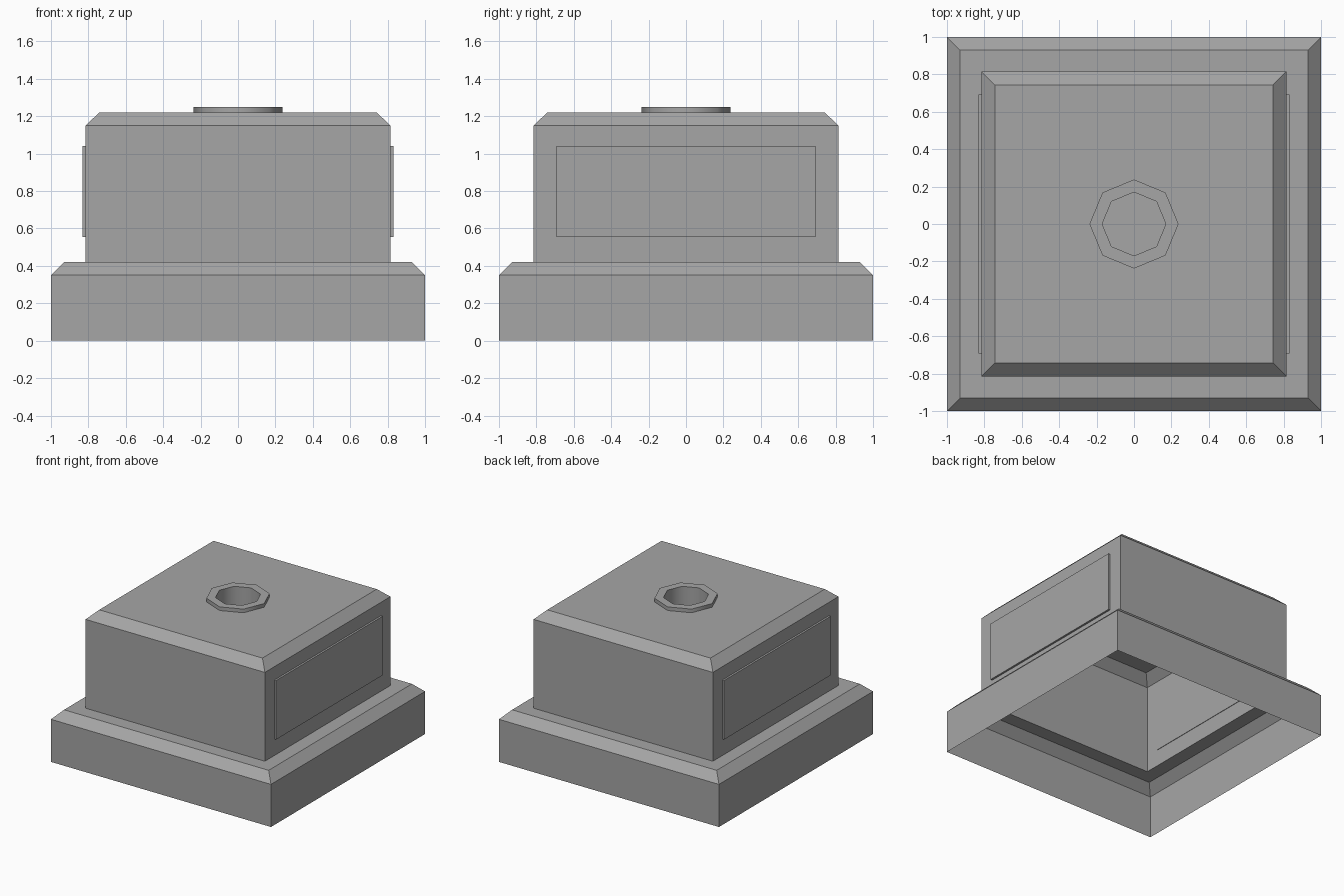
import bpy, bmesh, math

cube = bpy.data.objects.get("Cube")
if cube:
    bpy.data.objects.remove(cube, do_unlink=True)

# One plain grey for the whole model
grey = bpy.data.materials.new("plain_grey")
grey.use_nodes = True
colour = (0.38, 0.38, 0.38, 1)
grey.diffuse_color = colour
grey.node_tree.nodes["Principled BSDF"].inputs["Base Color"].default_value = colour


def add_object(name, bm):
    mesh = bpy.data.meshes.new(name)
    bm.to_mesh(mesh)
    bm.free()
    mesh.materials.append(grey)
    obj = bpy.data.objects.new(name, mesh)
    bpy.context.collection.objects.link(obj)
    return obj


def ring(bm, sides, radius, z, turn=0.0):
    """Loop of vertices, counterclockwise from above."""
    angles = [turn + math.tau * i / sides for i in range(sides)]
    return [bm.verts.new((radius * math.cos(a), radius * math.sin(a), z)) for a in angles]


def loft(bm, loops):
    """Join successive loops with quads."""
    for low, high in zip(loops, loops[1:]):
        n = len(low)
        for i in range(n):
            j = (i + 1) % n
            bm.faces.new((low[i], low[j], high[j], high[i]))


def loop_edges(bm, loop):
    edges = []
    for a, b in zip(loop, loop[1:] + loop[:1]):
        edges.append(bm.edges.get((a, b)) or bm.edges.new((a, b)))
    return edges


HALF_BODY, TOP, HOLE = 0.815, 1.22, 0.17

# Hollow stepped housing: (half width, height), open underneath
profile = [(1.0, 0.0), (1.0, 0.35), (0.93, 0.42),
           (HALF_BODY, 0.42), (HALF_BODY, 1.15), (0.742, TOP)]
bm = bmesh.new()
squares = [ring(bm, 4, w * math.sqrt(2), z, math.pi / 4) for w, z in profile]
loft(bm, squares)
# Top plate with an octagonal opening
opening = ring(bm, 8, HOLE, TOP)
bmesh.ops.triangle_fill(bm, use_beauty=True, normal=(0, 0, 1),
                        edges=loop_edges(bm, squares[-1]) + loop_edges(bm, opening))
add_object("housing", bm)

# Octagonal collar with a sunken socket
bm = bmesh.new()
collar = [(0.238, TOP), (0.238, 1.25), (HOLE, 1.25), (HOLE, 0.98)]
loops = [ring(bm, 8, r, z) for r, z in collar]
loft(bm, loops)
bm.faces.new(loops[-1])
socket = add_object("socket_collar", bm)
bpy.ops.object.select_all(action='DESELECT')
socket.select_set(True)
bpy.context.view_layer.objects.active = socket
bpy.ops.object.shade_smooth_by_angle(angle=math.radians(50))

# Raised plates on the left and right walls
for name, side in (("left_panel", 1), ("right_panel", -1)):
    bm = bmesh.new()
    bmesh.ops.create_cube(bm, size=1)
    bmesh.ops.scale(bm, vec=(0.02, 1.384, 0.485), verts=bm.verts)
    bmesh.ops.translate(bm, vec=(side * 0.821, 0, 0.798), verts=bm.verts)
    add_object(name, bm)
